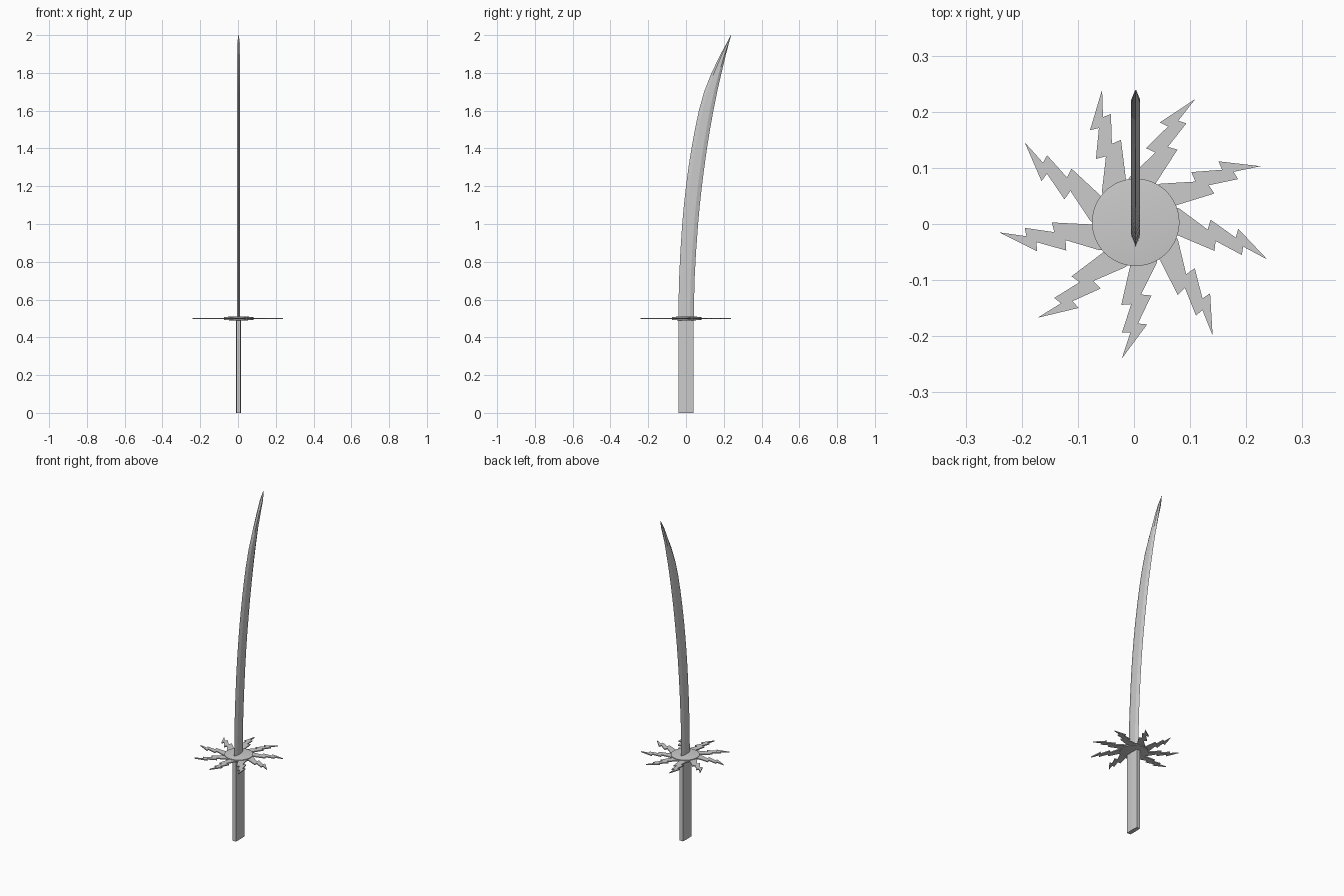
import bpy, bmesh, math
from mathutils import Matrix

if "Cube" in bpy.data.objects:
    bpy.data.objects.remove(bpy.data.objects["Cube"])

CX, CY, GZ = 0.003, 0.003, 0.5   # guard centre


def new_object(name, bm, smooth=None):
    bmesh.ops.recalc_face_normals(bm, faces=bm.faces[:])
    mesh = bpy.data.meshes.new(name)
    bm.to_mesh(mesh)
    bm.free()
    obj = bpy.data.objects.new(name, mesh)
    bpy.context.collection.objects.link(obj)
    if smooth:
        bpy.ops.object.select_all(action='DESELECT')
        obj.select_set(True)
        bpy.context.view_layer.objects.active = obj
        bpy.ops.object.shade_smooth_by_angle(angle=math.radians(smooth))
    return obj


def loft(name, sections, smooth=None):
    """Skin a list of equal-length point rings and cap both ends."""
    bm = bmesh.new()
    rings = [[bm.verts.new(p) for p in s] for s in sections]
    n = len(rings[0])
    for a, b in zip(rings, rings[1:]):
        for i in range(n):
            j = (i + 1) % n
            bm.faces.new((a[i], a[j], b[j], b[i]))
    bm.faces.new(rings[0])
    bm.faces.new(rings[-1])
    return new_object(name, bm, smooth)


# Handle: flat bar with a faint ridge down the middle of each side
def handle_ring(z):
    return [(CX + x, y, z) for x, y in
            ((-.011, -.041), (.011, -.041), (.0133, 0),
             (.011, .041), (-.011, .041), (-.0133, 0))]


loft("handle", [handle_ring(0), handle_ring(0.5)])

# Blade: curved, flat sides with both edges ground to a point
stations = [  # z, back edge y, front edge y
    (.50, -.041, .041), (.70, -.037, .045), (.85, -.030, .053),
    (1.0, -.020, .064), (1.1, -.011, .073), (1.2, .000, .084),
    (1.3, .013, .097), (1.4, .029, .111), (1.5, .047, .127),
    (1.6, .068, .145), (1.7, .096, .165), (1.8, .135, .188),
    (1.9, .184, .212), (1.95, .211, .225), (1.995, .237, .239)]


def blade_ring(z, a, b):
    w = b - a
    t = .008 if z < 1.97 else .001
    return [(CX, a, z), (CX + t, a + .25 * w, z), (CX + t, b - .25 * w, z),
            (CX, b, z), (CX - t, b - .25 * w, z), (CX - t, a + .25 * w, z)]


rings = [blade_ring(*s) for s in stations]
rings[-1] = [(x, y, 2.0) for x, y, z in rings[-1]]
loft("blade", rings, 15)

# Guard disc: raised flat centre sloping to a thin rim
profile = [(.045, -.010), (.078, -.007), (.078, .007), (.045, .010)]
SEG = 48
loft("guard_disc",
     [[(CX + r * math.cos(2 * math.pi * i / SEG),
        CY + r * math.sin(2 * math.pi * i / SEG), GZ + z) for i in range(SEG)]
      for r, z in profile], 30)

# Nine lightning-bolt rays around the guard (radial, sideways)
bolt = [(.054, .046), (.069, .0445), (.127, .0225), (.127, .041), (.179, .0223),
        (.179, .0387), (.244, 0), (.196, .0105), (.198, -.0046), (.146, .0068),
        (.149, -.0107), (.079, -.002), (.054, .001)]
for k in range(9):
    bm = bmesh.new()
    face = bm.faces.new([bm.verts.new((r, s, -.003)) for r, s in bolt])
    ext = bmesh.ops.extrude_face_region(bm, geom=[face])
    bmesh.ops.translate(bm, vec=(0, 0, .006),
                        verts=[v for v in ext["geom"]
                               if isinstance(v, bmesh.types.BMVert)])
    place = (Matrix.Translation((CX, CY, GZ))
             @ Matrix.Rotation(math.radians(24.2 + 40 * k), 4, 'Z'))
    bmesh.ops.transform(bm, matrix=place, verts=bm.verts[:])
    new_object(f"guard_bolt_{k + 1}", bm)
